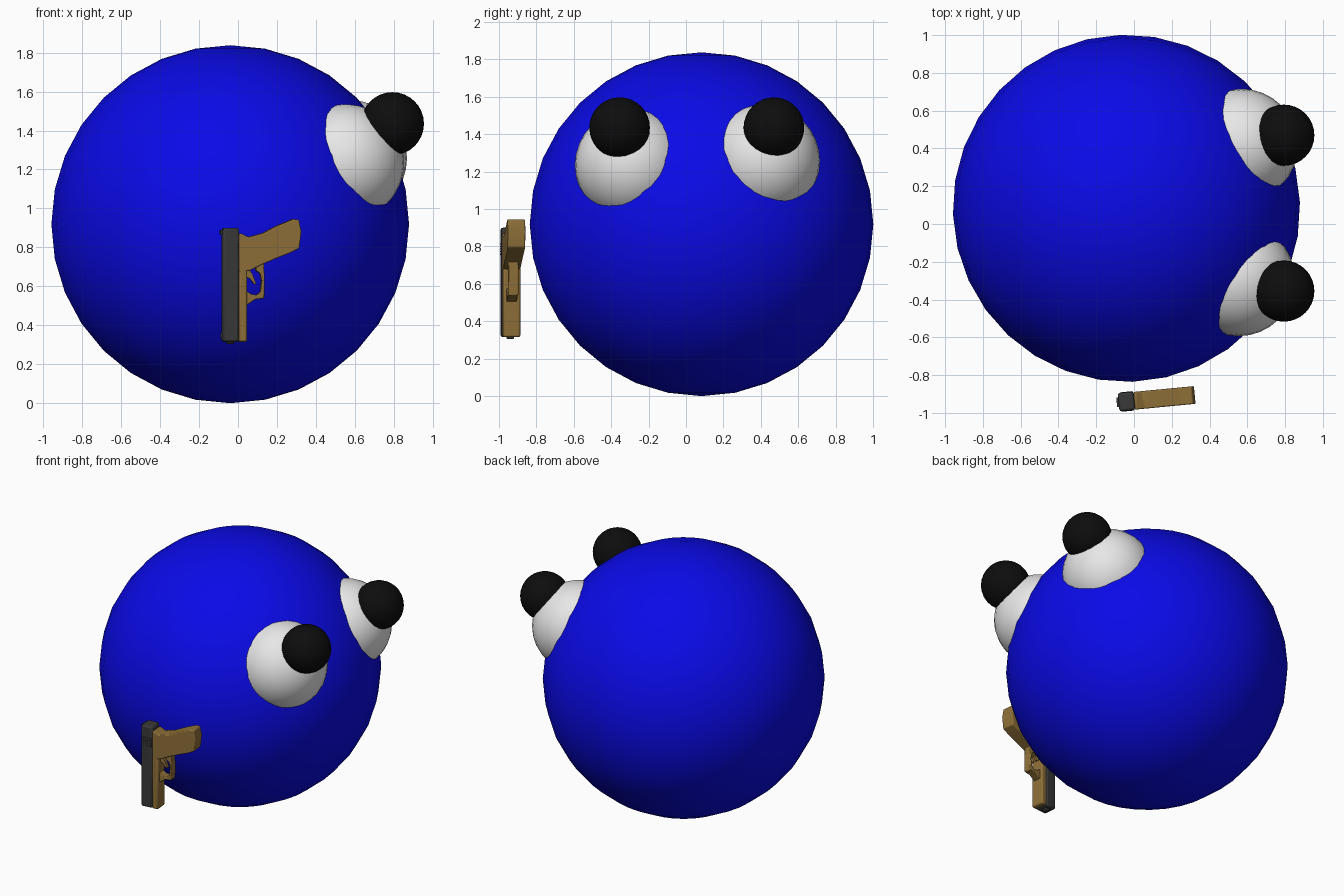
import bpy, bmesh, math
from mathutils import Vector, Matrix

if "Cube" in bpy.data.objects:
    bpy.data.objects.remove(bpy.data.objects["Cube"])


def material(name, rgb):
    m = bpy.data.materials.new(name)
    m.diffuse_color = (*rgb, 1)
    m.use_nodes = True
    m.node_tree.nodes["Principled BSDF"].inputs["Base Color"].default_value = m.diffuse_color
    return m


BLUE = material("blue", (0.003, 0.003, 0.8))
WHITE = material("white", (0.8, 0.8, 0.8))
BLACK = material("black", (0.004, 0.004, 0.004))
TAN = material("tan", (0.27, 0.16, 0.04))
GREY = material("dark_grey", (0.04, 0.04, 0.04))


def ball(name, centre, radius, mat, spin=0):
    bpy.ops.mesh.primitive_uv_sphere_add(segments=32, ring_count=16, radius=radius,
                                         location=centre, rotation=(0, 0, spin))
    ob = bpy.context.object
    ob.name = name
    ob.data.materials.append(mat)
    bpy.ops.object.shade_smooth()
    return ob


# Body and eyes
ball("body", (-0.04, 0.083, 0.919), 0.919, BLUE, math.radians(2))
ball("eye_white_front", (0.553, -0.294, 1.235), 0.30, WHITE)
ball("eye_white_back", (0.568, 0.416, 1.258), 0.30, WHITE)
for side, y in (("front", -0.355), ("back", 0.47)):
    ball("pupil_" + side, (0.793, y, 1.435), 0.162, BLACK)

# Toy sidearm parts are side profiles (x, z) with a thickness, turned together
PLACE = Matrix.Translation((0, -0.936, 0)) @ Matrix.Rotation(math.radians(5.5), 4, 'Z')


def slab(name, profile, thick, mat, bevel=0.0, segments=2):
    bm = bmesh.new()
    face = bm.faces.new([bm.verts.new((x, -thick / 2, z)) for x, z in profile])
    out = bmesh.ops.extrude_face_region(bm, geom=[face])
    verts = [g for g in out["geom"] if isinstance(g, bmesh.types.BMVert)]
    bmesh.ops.translate(bm, verts=verts, vec=Vector((0, thick, 0)))
    bmesh.ops.recalc_face_normals(bm, faces=bm.faces)
    me = bpy.data.meshes.new(name)
    bm.to_mesh(me)
    bm.free()
    ob = bpy.data.objects.new(name, me)
    bpy.context.collection.objects.link(ob)
    me.materials.append(mat)
    ob.matrix_world = PLACE
    if bevel:
        b = ob.modifiers.new("bevel", 'BEVEL')
        b.width, b.segments = bevel, segments
        b.limit_method, b.angle_limit = 'ANGLE', math.radians(40)
    bpy.ops.object.select_all(action='DESELECT')
    ob.select_set(True)
    bpy.context.view_layer.objects.active = ob
    bpy.ops.object.shade_smooth_by_angle(angle=math.radians(35))
    return ob


def box(name, x0, x1, z0, z1, thick, mat, bevel=0.0):
    return slab(name, [(x0, z0), (x1, z0), (x1, z1), (x0, z1)], thick, mat, bevel)


# Slide, sights, nose and grooves
box("slide", -0.082, 0.002, 0.315, 0.90, 0.098, GREY, 0.012)
box("rear_sight", -0.092, -0.07, 0.865, 0.89, 0.05, GREY)
box("front_sight", -0.09, -0.07, 0.335, 0.36, 0.02, GREY)
box("nose", -0.06, -0.02, 0.305, 0.33, 0.04, GREY, 0.008)
for i in range(5):
    z = 0.755 + i * 0.014
    box(f"groove_rib_{i}", -0.07, -0.004, z, z + 0.006, 0.103, GREY)

# Frame and grip
box("frame", 0.0, 0.044, 0.315, 0.70, 0.094, TAN, 0.01)
slab("grip", [(0.0, 0.67), (0.06, 0.682), (0.123, 0.713), (0.19, 0.742), (0.267, 0.772),
              (0.312, 0.795), (0.323, 0.88), (0.31, 0.943), (0.282, 0.945),
              (0.205, 0.913), (0.123, 0.872), (0.05, 0.853), (0.012, 0.872),
              (0.0, 0.868)], 0.094, TAN, 0.018, 3)

# Guard loop and trigger
slab("guard", [(0.03, 0.503), (0.046, 0.505), (0.087, 0.533), (0.133, 0.538), (0.135, 0.62),
               (0.132, 0.72), (0.09, 0.71), (0.09, 0.682), (0.113, 0.665), (0.12, 0.63),
               (0.114, 0.57), (0.095, 0.555), (0.065, 0.56), (0.03, 0.585)],
     0.055, TAN, 0.005)
slab("trigger", [(0.035, 0.65), (0.06, 0.64), (0.085, 0.61), (0.093, 0.612),
                 (0.075, 0.66), (0.055, 0.69), (0.035, 0.69)], 0.025, TAN)
